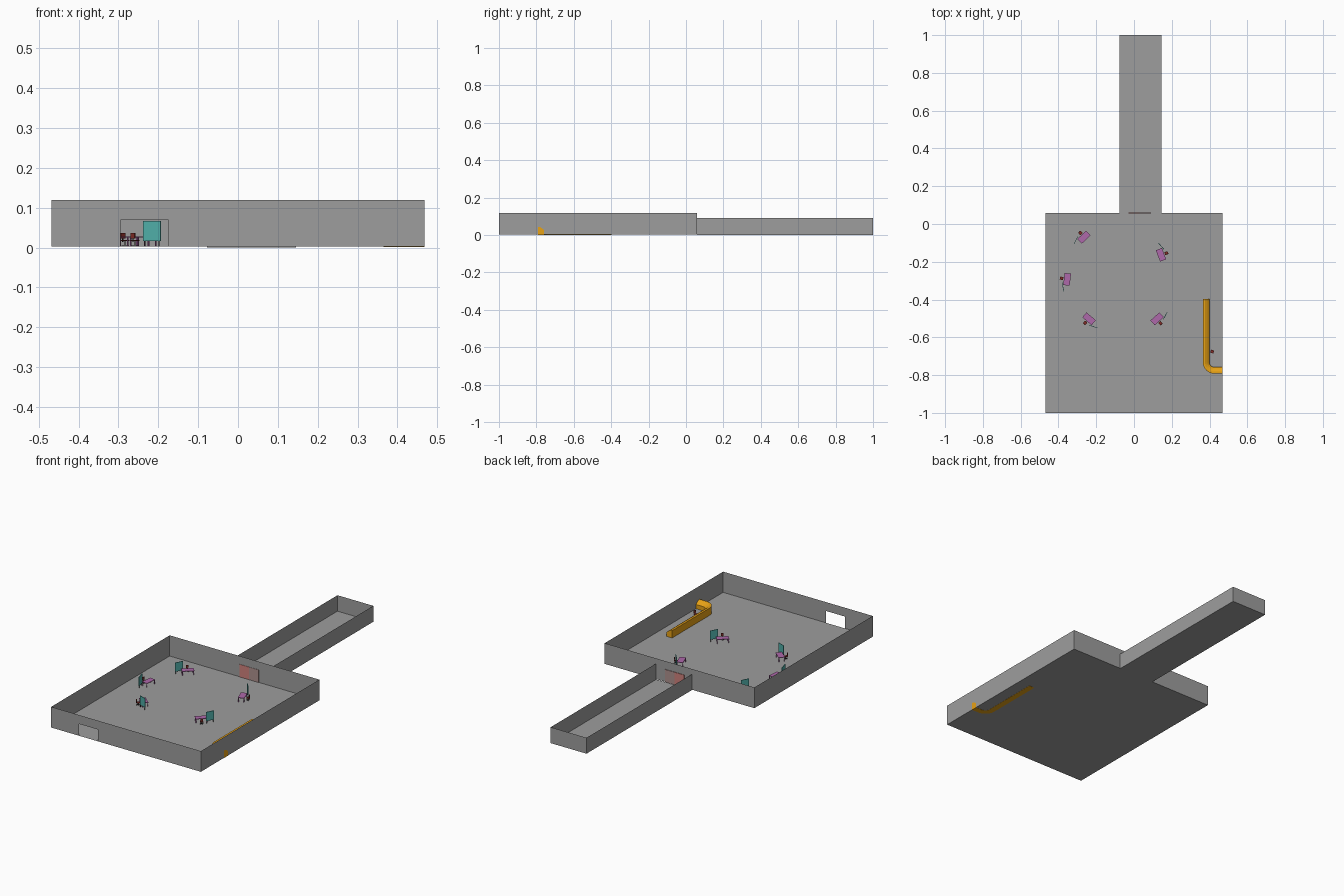
import bpy, bmesh
from math import radians, cos, sin, pi
from mathutils import Matrix, Vector

if "Cube" in bpy.data.objects:
    bpy.data.objects.remove(bpy.data.objects["Cube"])


def material(name, color):
    m = bpy.data.materials.new(name)
    m.diffuse_color = (*color, 1)
    m.use_nodes = True
    m.node_tree.nodes["Principled BSDF"].inputs["Base Color"].default_value = m.diffuse_color
    return m


GREY = material("grey", (0.34, 0.34, 0.34))
PURPLE = material("purple", (0.42, 0.14, 0.40))
TEAL = material("teal", (0.08, 0.42, 0.39))
ORANGE = material("orange", (0.80, 0.36, 0.008))
PINK = material("pink", (0.62, 0.22, 0.20))
PALE = material("pale_pink", (0.42, 0.28, 0.27))
RED = material("red", (0.22, 0.025, 0.02))
DARK = material("dark", (0.03, 0.03, 0.03))


def finish(name, bm, mat=None, matrix=Matrix()):
    me = bpy.data.meshes.new(name)
    bm.to_mesh(me)
    bm.free()
    ob = bpy.data.objects.new(name, me)
    bpy.context.collection.objects.link(ob)
    ob.matrix_world = matrix
    if mat:
        me.materials.append(mat)
    return ob


def boxes(name, items, mat=None, matrix=Matrix()):
    """Each item: (min corner, max corner), all joined in one mesh."""
    bm = bmesh.new()
    for lo, hi in items:
        lo, hi = Vector(lo), Vector(hi)
        m = Matrix.Translation((lo + hi) / 2) @ Matrix.Diagonal((*(hi - lo), 1))
        bmesh.ops.create_cube(bm, size=1, matrix=m)
    return finish(name, bm, mat, matrix)


def sheet(name, quads):
    bm = bmesh.new()
    for q in quads:
        bm.faces.new([bm.verts.new(p) for p in q])
    bmesh.ops.remove_doubles(bm, verts=bm.verts, dist=1e-5)
    return finish(name, bm, GREY)


def wall(a, b, z0, z1):
    return [(*a, z0), (*b, z0), (*b, z1), (*a, z1)]


def wall_with_opening(y, x0, x1, z0, z1, o0, o1, oz):
    return [wall((x0, y), (o0, y), z0, z1), wall((o1, y), (x1, y), z0, z1),
            wall((o0, y), (o1, y), oz, z1)]


# Room and corridor shells (single-sheet walls)
X, Y0, Y1, F, H = 0.468, -1.0, 0.058, 0.002, 0.119
sheet("room_floor", [[(-X, Y0, F), (X, Y0, F), (X, Y1, F), (-X, Y1, F)]])
sheet("room_side_walls", [wall((x, Y0), (x, Y1), F, H) for x in (-X, X)])
sheet("room_front_wall", wall_with_opening(Y0, -X, X, F, H, -0.295, -0.175, 0.069))
sheet("room_back_wall", wall_with_opening(Y1, -X, X, F, H, -0.03, 0.09, 0.073))
C0, C1 = -0.078, 0.146
sheet("corridor_floor", [[(C0, Y1, 0), (C1, Y1, 0), (C1, 1, 0), (C0, 1, 0)]])
sheet("corridor_walls", [wall((C0, Y1), (C0, 1), 0, 0.09),
                         wall((C0, 1), (C1, 1), 0, 0.09),
                         wall((C1, 1), (C1, Y1), 0, 0.09)])

# Double door
boxes("left_door", [((-0.03, Y1 - 0.002, F), (0.03, Y1 + 0.003, 0.073))], PINK)
boxes("right_door", [((0.03, Y1 - 0.002, F), (0.09, Y1 + 0.003, 0.073))], PALE)

# Curved counter: a stepped profile swept along an L-shaped path
B = 0.0012
profile = [(0, B), (0, 0.043), (0.011, 0.043), (0.023, 0.036), (0.034, 0.026), (0.034, B)]
cx, cy, r = 0.425, -0.732, 0.06
path = [((0.365, -0.397), (1, 0))]
for i in range(9):
    t = pi + i * pi / 16
    path.append(((cx + r * cos(t), cy + r * sin(t)), (-cos(t), -sin(t))))
path.append(((X + 0.0004, cy - r), (0, 1)))
bm = bmesh.new()
rings = [[bm.verts.new((p[0] + n[0] * d, p[1] + n[1] * d, z)) for d, z in profile]
         for p, n in path]
k = len(profile)
for a, b in zip(rings, rings[1:]):
    for i in range(k):
        j = (i + 1) % k
        bm.faces.new((a[i], b[i], b[j], a[j]))
bm.faces.new(rings[0])
bm.faces.new(rings[-1][::-1])
bmesh.ops.recalc_face_normals(bm, faces=bm.faces)
finish("reception_counter", bm, ORANGE)


def chair(m):
    """Small swivel chair looking along local +y."""
    boxes("chair_seat", [((-0.008, -0.008, 0.016), (0.008, 0.008, 0.019))], RED, m)
    boxes("chair_back", [((-0.007, -0.010, 0.022), (0.007, -0.007, 0.036))], RED, m)
    bm = bmesh.new()
    bmesh.ops.create_cone(bm, cap_ends=True, segments=8, radius1=0.0014, radius2=0.0014,
                          depth=0.010, matrix=Matrix.Translation((0, 0, 0.011)))
    for i in range(5):
        bmesh.ops.create_cube(bm, size=1, matrix=Matrix.Rotation(i * 2 * pi / 5, 4, 'Z')
                              @ Matrix.Translation((0.005, 0, 0.0055))
                              @ Matrix.Diagonal((0.010, 0.002, 0.002, 1)))
    finish("chair_base", bm, DARK, m)
    boxes("chair_back_post", [((-0.001, -0.010, 0.014), (0.001, -0.008, 0.024))], DARK, m)


def workstation(x, y, angle):
    """Desk with a chair behind it and a standing screen at its end."""
    m = Matrix.Translation((x, y, 0)) @ Matrix.Rotation(radians(angle), 4, 'Z')
    boxes("desk_top", [((-0.032, -0.017, 0.025), (0.032, 0.017, 0.028))], PURPLE, m)
    boxes("desk_legs", [((sx * 0.029 - 0.0015, sy * 0.014 - 0.0015, F + 0.001),
                         (sx * 0.029 + 0.0015, sy * 0.014 + 0.0015, 0.025))
                        for sx in (-1, 1) for sy in (-1, 1)], PURPLE, m)
    chair(m @ Matrix.Translation((-0.002, -0.029, 0)))
    s = m @ Matrix.Translation((0.043, -0.017, 0)) @ Matrix.Rotation(radians(20), 4, 'Z')
    boxes("screen_panel", [((-0.023, -0.0015, 0.016), (0.023, 0.0015, 0.067))], TEAL, s)
    boxes("screen_feet", [((sx * 0.019 - 0.001, -0.0015, F + 0.001),
                           (sx * 0.019 + 0.001, 0.0015, 0.016)) for sx in (-1, 1)], DARK, s)


for spot in [(-0.265, -0.07, -137), (-0.354, -0.293, -97), (-0.238, -0.502, -40),
             (0.122, -0.502, 42), (0.143, -0.163, 111)]:
    workstation(*spot)

# Chair behind the counter
chair(Matrix.Translation((0.413, -0.675, 0)) @ Matrix.Rotation(radians(70), 4, 'Z'))
